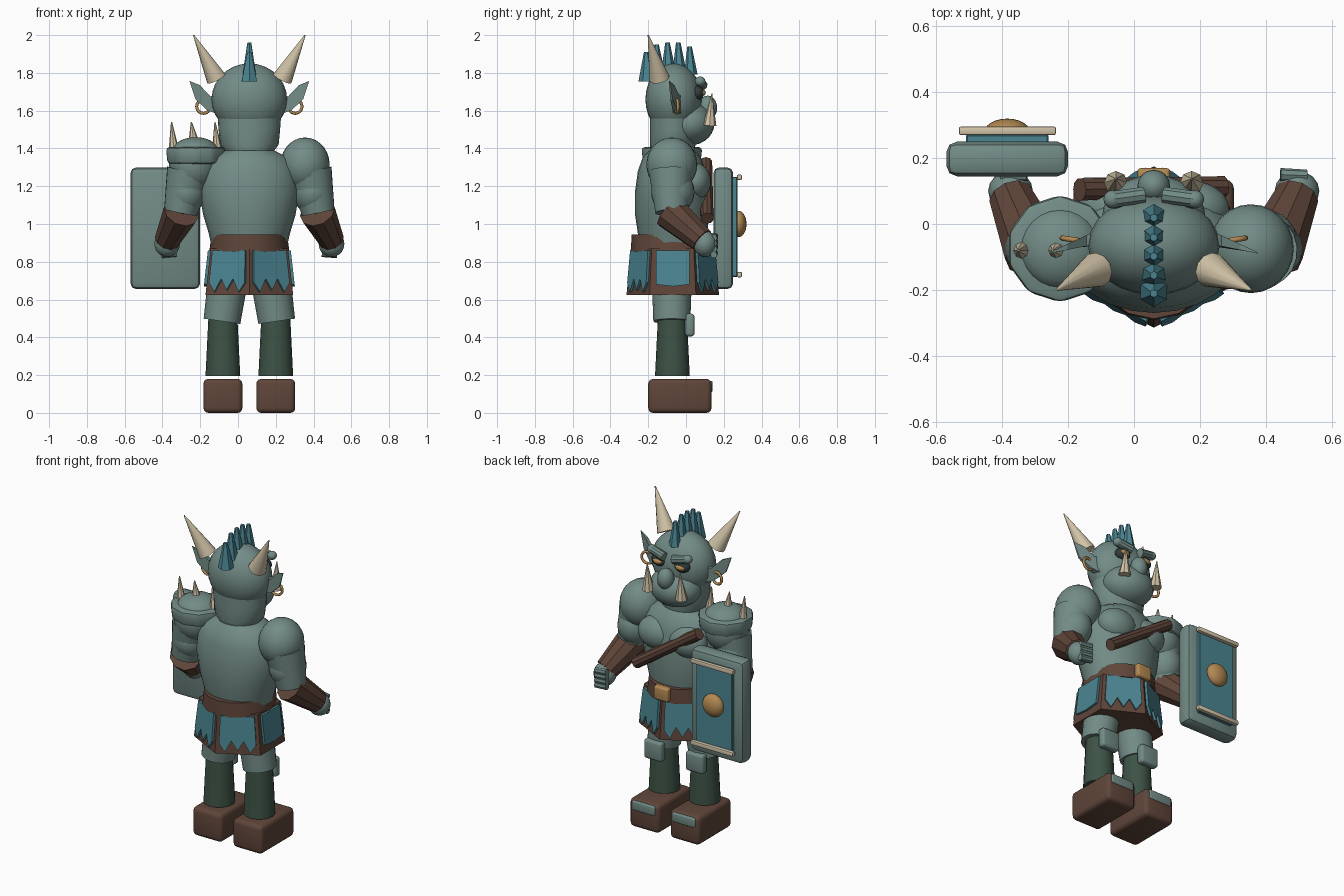
import bpy, bmesh, math
from mathutils import Vector, Matrix

if "Cube" in bpy.data.objects:
    bpy.data.objects.remove(bpy.data.objects["Cube"])

CX = 0.06  # body centre line
def mat(name, c):
    m = bpy.data.materials.new(name)
    m.diffuse_color = (*c, 1)
    m.use_nodes = True
    m.node_tree.nodes["Principled BSDF"].inputs["Base Color"].default_value = m.diffuse_color
    return m
SKIN = mat("grey_green", (.17, .26, .24))
TEAL = mat("teal", (.07, .235, .29))
BROWN = mat("brown", (.115, .06, .042))
GREEN = mat("dark_green", (.047, .085, .06))
CREAM = mat("cream", (.64, .55, .39))
GOLD = mat("gold", (.45, .25, .085))
DARK = mat("dark_socket", (.03, .045, .042))

def finish(bm, name, m, smooth=True):
    bmesh.ops.recalc_face_normals(bm, faces=bm.faces)
    me = bpy.data.meshes.new(name)
    bm.to_mesh(me)
    bm.free()
    me.materials.append(m)
    ob = bpy.data.objects.new(name, me)
    bpy.context.collection.objects.link(ob)
    if smooth:
        bpy.ops.object.select_all(action='DESELECT')
        ob.select_set(True)
        bpy.context.view_layer.objects.active = ob
        bpy.ops.object.shade_smooth_by_angle(angle=math.radians(35))
    return ob

def ball(name, c, r, m, u=24, v=14):
    bm = bmesh.new()
    bmesh.ops.create_uvsphere(bm, u_segments=u, v_segments=v, radius=1,
        matrix=Matrix.Translation(c) @ Matrix.Diagonal((*r, 1)))
    return finish(bm, name, m)

def cone(name, a, b, ra, rb, m, n=16, smooth=True):
    a, b = Vector(a), Vector(b)
    d = b - a
    bm = bmesh.new()
    bmesh.ops.create_cone(bm, cap_ends=True, segments=n, radius1=ra, radius2=rb, depth=d.length,
        matrix=Matrix.Translation((a + b) / 2) @ d.to_track_quat('Z', 'Y').to_matrix().to_4x4())
    return finish(bm, name, m, smooth)

def box(name, lo, hi, m, bevel=.02, seg=3):
    lo, hi = Vector(lo), Vector(hi)
    bm = bmesh.new()
    bmesh.ops.create_cube(bm, size=1, matrix=Matrix.Translation((lo + hi) / 2) @ Matrix.Diagonal((*(hi - lo), 1)))
    bmesh.ops.bevel(bm, geom=bm.edges[:], offset=bevel, segments=seg, profile=.5, affect='EDGES')
    return finish(bm, name, m)

def loft(name, rings, m, n=24, smooth=True, turn=0):
    """Stack of elliptical rings: (z, y centre, x radius, y radius)."""
    bm = bmesh.new()
    rows = []
    for z, cy, rx, ry in rings:
        rows.append([bm.verts.new((CX + rx * math.cos(t), cy + ry * math.sin(t), z))
                     for t in (turn + 2 * math.pi * i / n for i in range(n))])
    for p, q in zip(rows, rows[1:]):
        for i in range(n):
            bm.faces.new((p[i], p[(i + 1) % n], q[(i + 1) % n], q[i]))
    bm.faces.new(rows[0])
    bm.faces.new(rows[-1])
    return finish(bm, name, m, smooth)

def slab(name, front, back, m):
    """Solid between two matching outlines."""
    bm = bmesh.new()
    f = [bm.verts.new(p) for p in front]
    b = [bm.verts.new(p) for p in back]
    bm.faces.new(f)
    bm.faces.new(b)
    for i in range(len(f)):
        j = (i + 1) % len(f)
        bm.faces.new((f[i], f[j], b[j], b[i]))
    return finish(bm, name, m, False)

# torso, neck and head
loft("torso", [(.86, -.07, .195, .17), (.95, -.07, .215, .185), (1.05, -.075, .245, .195),
               (1.17, -.075, .265, .195), (1.28, -.075, .255, .18), (1.35, -.075, .21, .155),
               (1.39, -.075, .13, .12)], SKIN)
loft("neck", [(1.34, -.07, .1, .11), (1.38, -.07, .125, .115), (1.42, -.07, .155, .12),
              (1.5, -.065, .163, .125), (1.6, -.065, .17, .125)], SKIN)
ball("skull", (CX, -.065, 1.66), (.2, .15, .19), SKIN)
ball("jaw", (CX, .015, 1.53), (.158, .135, .115), SKIN)
ball("nose", (CX, .115, 1.615), (.05, .05, .065), SKIN, 16, 10)

# two-sided parts
for s in (-1, 1):
    side = "left" if s < 0 else "right"
    def P(dx, y, z):
        return (CX + s * dx, y, z)
    def sbox(name, dx, hw, y0, y1, z0, z1, m, bev):
        x = CX + s * dx
        box(f"{side}_{name}", (x - hw, y0, z0), (x + hw, y1, z1), m, bev)

    # face
    ball(side + "_eye_socket", P(.078, .062, 1.695), (.05, .035, .038), DARK, 16, 10)
    ball(side + "_eye", P(.078, .082, 1.695), (.033, .023, .018), GOLD, 16, 10)
    cone(side + "_brow", P(.03, .088, 1.735), P(.125, .075, 1.755), .026, .026, SKIN, 10)
    ball(side + "_brow_end", P(.125, .075, 1.755), (.028, .028, .026), SKIN, 12, 8)
    cone(side + "_tusk", P(.115, .125, 1.52), P(.115, .137, 1.69), .036, .002, CREAM, 8, False)
    cone(side + "_horn", P(.175, -.14, 1.77), P(.295, -.2, 2.0), .054, .003, CREAM, 12)
    ear = [(.16, 1.70), (.205, 1.675), (.262, 1.735), (.317, 1.757), (.285, 1.66), (.22, 1.6), (.16, 1.58)]
    yy = lambda dx: -.04 - max(0, dx - .18) * .35
    slab(side + "_ear", [P(x, yy(x) + .02 * (.33 - x) / .17, z) for x, z in ear],
         [P(x, yy(x) - .025 * (.33 - x) / .17, z) for x, z in ear], SKIN)
    bpy.ops.mesh.primitive_torus_add(location=P(.243, -.048, 1.622), rotation=(math.pi / 2, 0, s * .15),
        major_radius=.036, minor_radius=.008, major_segments=24, minor_segments=8)
    ring = bpy.context.object
    ring.name = side + "_earring"
    ring.data.materials.append(GOLD)
    bpy.ops.object.shade_smooth()

    # chest and arm
    ball(side + "_pectoral", P(.105, .045, 1.225), (.125, .088, .1), SKIN)
    ball(side + "_shoulder", P(.295, -.075, 1.315), (.13, .135, .143), SKIN)
    cone(side + "_upper_arm", P(.32, -.08, 1.28), P(.365, -.075, 1.06), .118, .088, SKIN, 20)
    ball(side + "_bicep", P(.335, -.07, 1.17), (.105, .115, .12), SKIN)
    cone(side + "_bracer", P(.36, -.085, 1.065), P(.435, .085, .915), .097, .068, BROWN, 10, False)
    ball(side + "_hand", P(.435, .1, .895), (.068, .062, .07), SKIN, 16, 10)
    for k in range(4):
        z = .935 - k * .03
        cone(f"{side}_finger_{k + 1}", P(.385, .15, z), P(.465, .147, z - .008), .02, .018, SKIN, 8)

    # leg
    cone(side + "_thigh", P(.145, -.075, .485), P(.105, -.075, .76), .098, .108, SKIN, 16)
    cone(side + "_shin", P(.14, -.072, .195), P(.14, -.072, .52), .092, .076, GREEN, 16)
    sbox("knee_plate", .145, .062, -.005, .045, .405, .525, SKIN, .016)
    sbox("boot", .14, .103, -.2, .135, 0, .18, BROWN, .026)
    sbox("toe_plate", .14, .08, .115, .141, .11, .17, SKIN, .01)

# crest of six-sided spikes
for i, (y, z0, z1, r) in enumerate([(.025, 1.79, 1.94, .036), (-.035, 1.8, 1.96, .038), (-.092, 1.8, 1.96, .04),
                                    (-.15, 1.78, 1.95, .043), (-.205, 1.755, 1.91, .047)]):
    cone(f"crest_spike_{i + 1}", (CX, y, z0), (CX, y - .006, z1), r, .012, TEAL, 6, False)

# shoulder guard with spikes
bm = bmesh.new()
bmesh.ops.create_cone(bm, cap_ends=True, segments=10, radius1=.155, radius2=.165, depth=.09,
                      matrix=Matrix.Translation((-.225, -.075, 1.362)))
bmesh.ops.bevel(bm, geom=bm.edges[:], offset=.02, segments=2, profile=.5, affect='EDGES')
finish(bm, "shoulder_guard", SKIN)
ball("shoulder_guard_dome", (-.225, -.075, 1.38), (.125, .125, .08), SKIN)
for i, (x, z) in enumerate([(-.34, 1.395), (-.235, 1.44), (-.11, 1.395)]):
    cone(f"guard_spike_{i + 1}", (x, -.08, z), (x - .012, -.08, 1.54), .027, .003, CREAM, 8)

# belt, buckle and chest strap
loft("belt", [(.855, -.07, .212, .222), (.945, -.07, .2, .218)], BROWN, 16)
box("buckle", (CX - .05, .125, .865), (CX + .05, .17, .95), GOLD, .012)
cone("chest_strap", (.27, .112, 1.03), (-.165, .105, 1.325), .035, .035, BROWN, 10)

# six-sided skirt with hanging panels
loft("skirt", [(.625, -.07, .268, .245), (.87, -.07, .236, .222)], BROWN, 6, False, math.pi / 6)
def rim(k, z):
    t = math.pi / 6 + k * math.pi / 3
    f = (.87 - z) / .245
    return Vector((CX + (.236 + .032 * f) * math.cos(t), -.07 + (.222 + .023 * f) * math.sin(t), z))
for k in range(6):
    plain = [(.1, .86), (.9, .86), (.87, .68), (.5, .67), (.13, .68)]
    notched = [(.08, .86), (.92, .86), (.92, .69), (.78, .64), (.64, .71), (.5, .65), (.36, .71), (.22, .64), (.08, .69)]
    shape = plain if k in (2, 5) else notched
    base = [rim(k, z).lerp(rim(k + 1, z), u) for u, z in shape]
    t = (k + 1) * math.pi / 3
    out = Vector((math.cos(t), math.sin(t), 0))
    slab(f"skirt_panel_{k + 1}", [p + out * .014 for p in base], [p - out * .008 for p in base], TEAL)

# shield
box("shield", (-.57, .145, .655), (-.2, .25, 1.3), SKIN, .032, 2)
box("shield_face", (-.51, .24, .72), (-.26, .272, 1.25), TEAL, .004, 1)
for n, z in (("top", 1.247), ("bottom", .732)):
    box(f"shield_{n}_bar", (-.532, .27, z - .014), (-.237, .296, z + .014), CREAM, .006, 2)
ball("shield_boss", (-.385, .278, 1.0), (.07, .042, .07), GOLD)
